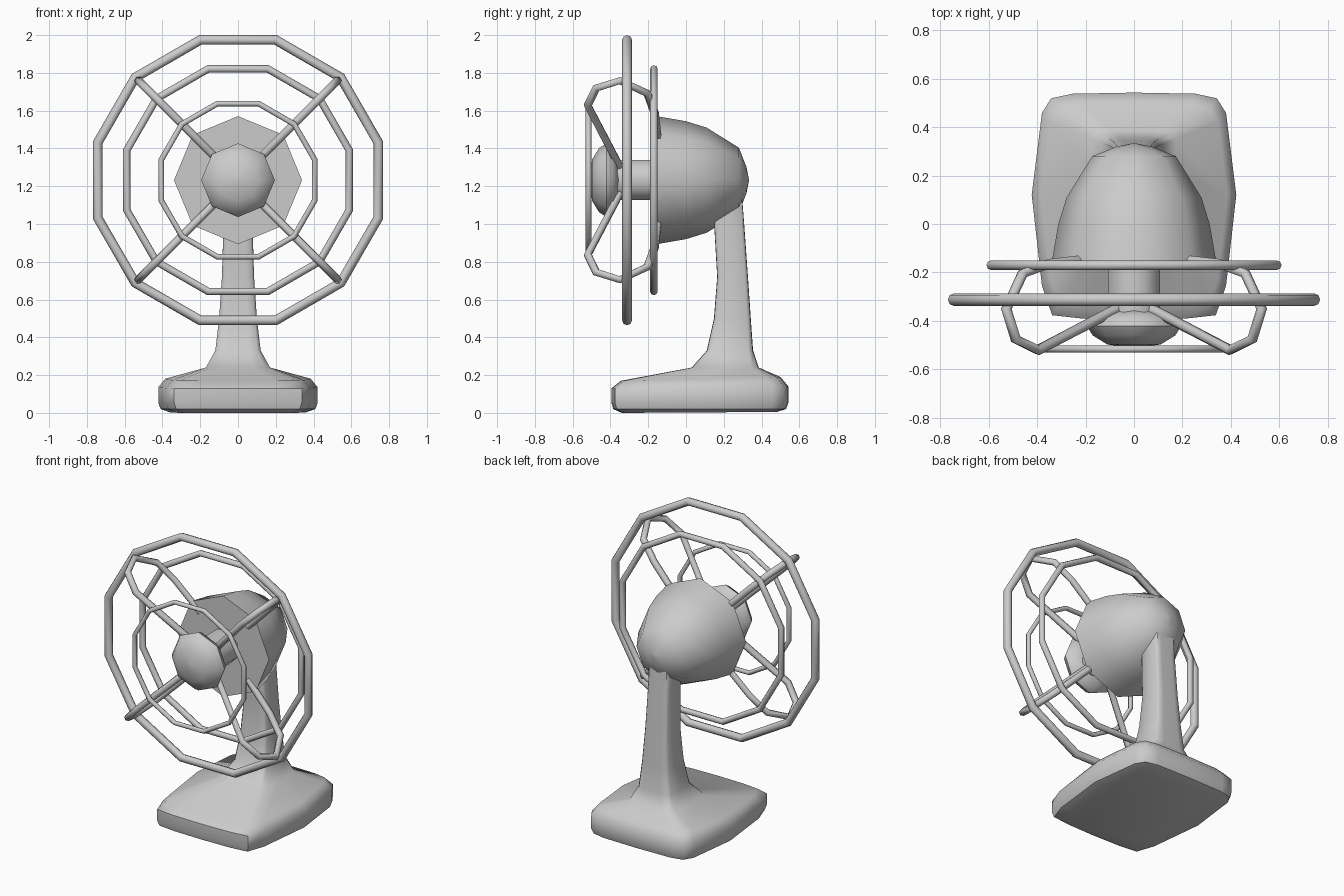
import bpy, bmesh, math
from mathutils import Vector

if "Cube" in bpy.data.objects:
    bpy.data.objects.remove(bpy.data.objects["Cube"])

CZ = 1.232  # height of the fan axis


def loft(name, rings, angle=40):
    """Skin a stack of equal-length point rings and cap both ends."""
    bm = bmesh.new()
    rows = [[bm.verts.new(p) for p in ring] for ring in rings]
    n = len(rows[0])
    for a, b in zip(rows, rows[1:]):
        for i in range(n):
            j = (i + 1) % n
            bm.faces.new((a[i], a[j], b[j], b[i]))
    bm.faces.new(rows[0])
    bm.faces.new(rows[-1])
    bmesh.ops.recalc_face_normals(bm, faces=bm.faces)
    mesh = bpy.data.meshes.new(name)
    bm.to_mesh(mesh)
    bm.free()
    obj = bpy.data.objects.new(name, mesh)
    bpy.context.collection.objects.link(obj)
    smooth(obj, angle)
    return obj


def smooth(obj, angle):
    bpy.ops.object.select_all(action='DESELECT')
    obj.select_set(True)
    bpy.context.view_layer.objects.active = obj
    bpy.ops.object.shade_smooth_by_angle(angle=math.radians(angle))


def lathe(name, profile, sides=8, turn=0.0, angle=50):
    """Spin a (radius, y) profile about the fan axis."""
    rings = []
    for r, y in profile:
        rings.append([(r * math.sin(turn + math.tau * i / sides), y,
                       CZ + r * math.cos(turn + math.tau * i / sides))
                      for i in range(sides)])
    return loft(name, rings, angle)


def guard_ring(name, y, radius, tube):
    bpy.ops.mesh.primitive_torus_add(
        major_segments=12, minor_segments=8, major_radius=radius, minor_radius=tube,
        location=(0, y, CZ), rotation=(math.pi / 2, 0, 0))
    obj = bpy.context.object
    obj.name = name
    for v in obj.data.vertices:  # put flats at top and sides
        x, w = v.co.x, v.co.y
        c, s = math.cos(math.pi / 12), math.sin(math.pi / 12)
        v.co.x, v.co.y = c * x - s * w, s * x + c * w
    # shade around the tube only, the twelve corners stay faceted
    smooth(obj, 50)
    return obj


# Base and column: one outline scaled up the height
half = [(0, -1), (.5, -.99), (.8, -.96), (.9, -.7), (1, .1),
        (.9, .82), (.81, .95), (.6, .99), (0, 1)]
outline = half + [(-u, v) for u, v in reversed(half[1:-1])]
box_half = [(0, -1), (.5, -1), (.86, -.98), (1, -.8), (1, 0),
            (1, .8), (.86, .98), (.5, 1), (0, 1)]
box = box_half + [(-u, v) for u, v in reversed(box_half[1:-1])]


def section(shape, w, y0, y1, z0, z1):
    """Outline of half-width w from y0 to y1, tilting from z0 to z1."""
    return [(u * w, (y0 + y1) / 2 + v * (y1 - y0) / 2,
             (z0 + z1) / 2 + v * (z1 - z0) / 2) for u, v in shape]


loft("base_and_column", [
    section(outline, .36, -.34, .48, 0, .005),
    section(outline, .41, -.385, .53, .02, .02),
    section(outline, .422, -.395, .542, .055, .055),
    section(outline, .422, -.395, .542, .13, .14),
    section(outline, .385, -.345, .50, .17, .19),
    section(box, .17, .03, .385, .24, .24),
    section(box, .12, .11, .355, .33, .33),
    section(box, .10, .148, .343, .50, .50),
    section(box, .085, .165, .328, .72, .72),
    section(box, .077, .15, .308, .98, 1.0),
    section(box, .075, .15, .298, 1.01, 1.13),
], 50)

# Motor housing, shaft and hub
lathe("motor_housing", [(.339, -.155), (.312, 0), (.278, .11), (.172, .28), (.07, .32), (.005, .333)])
lathe("shaft", [(.115, -.39), (.115, -.14)], sides=8, turn=math.pi / 8)
lathe("hub", [(.01, -.51), (.11, -.497), (.17, -.46), (.195, -.42), (.18, -.385), (.10, -.355)])

# Guard rings
guard_ring("large_ring", -.312, .769, .026)
guard_ring("rear_ring", -.17, .61, .02)
guard_ring("front_ring", -.516, .42, .015)

# Four bent spokes carrying the rings
path = [(.09, -.35), (.14, -.365), (.56, -.52), (.69, -.475),
        (.745, -.35), (.65, -.205), (.5, -.165), (.25, -.145)]
curve = bpy.data.curves.new("spokes", 'CURVE')
curve.dimensions = '3D'
curve.bevel_depth = .022
curve.bevel_resolution = 1
curve.use_fill_caps = True
for k in range(4):
    a = math.pi / 4 + k * math.pi / 2
    sp = curve.splines.new('POLY')
    sp.points.add(len(path) - 1)
    for p, (r, y) in zip(sp.points, path):
        p.co = (r * math.cos(a), y, CZ + r * math.sin(a), 1)
spokes = bpy.data.objects.new("spokes", curve)
bpy.context.collection.objects.link(spokes)
bpy.ops.object.select_all(action='DESELECT')
spokes.select_set(True)
bpy.context.view_layer.objects.active = spokes
bpy.ops.object.convert(target='MESH')
